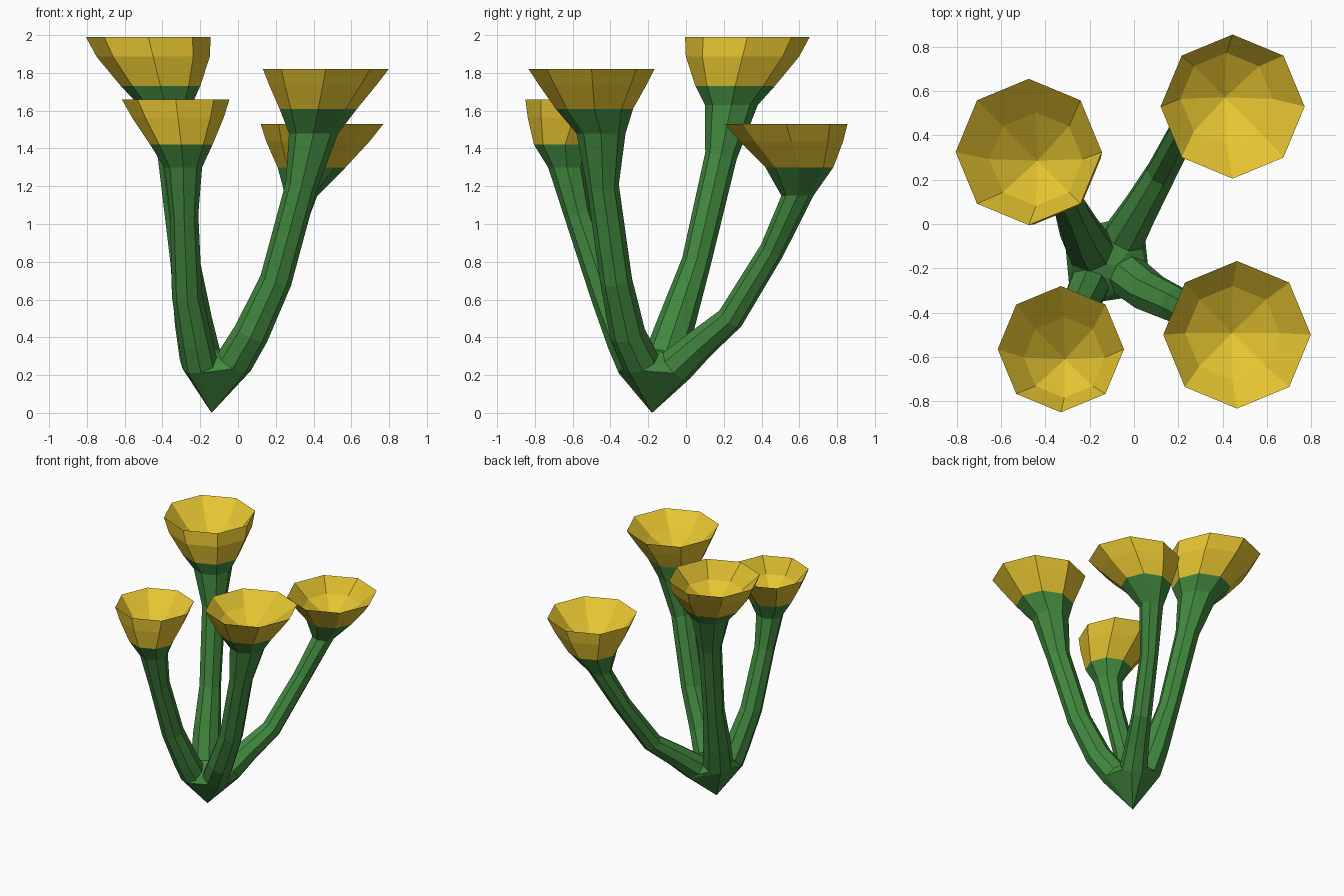
import bpy, bmesh, math
from mathutils import Vector

if "Cube" in bpy.data.objects:
    bpy.data.objects.remove(bpy.data.objects["Cube"])

SIDES = 8


def material(name, rgb):
    m = bpy.data.materials.new(name)
    m.diffuse_color = (*rgb, 1)
    m.use_nodes = True
    m.node_tree.nodes["Principled BSDF"].inputs["Base Color"].default_value = m.diffuse_color
    return m


GREEN = material("stem_green", (0.055, 0.25, 0.05))
YELLOW = material("cup_yellow", (0.78, 0.55, 0.03))


def add_object(name, bm, mat):
    me = bpy.data.meshes.new(name)
    bm.to_mesh(me)
    bm.free()
    me.materials.append(mat)
    ob = bpy.data.objects.new(name, me)
    bpy.context.collection.objects.link(ob)
    return ob


def loft(name, rings, mat, flat=99, end=None):
    """Skin octagonal rings (x, y, z, r). The last `flat` rings stay level, the
    others follow the path. `end` is an optional closing point."""
    bm = bmesh.new()
    pts = [Vector(r[:3]) for r in rings]
    loops = []
    for i, (x, y, z, r) in enumerate(rings):
        t = Vector((0, 0, 1))
        if i < len(rings) - flat:
            t = pts[i + 1] - pts[max(i - 1, 0)]
        q = Vector((0, 0, 1)).rotation_difference(t)
        loops.append([bm.verts.new(pts[i] + q @ Vector(
            (r * math.cos(k * math.tau / SIDES), r * math.sin(k * math.tau / SIDES), 0)))
            for k in range(SIDES)])
    for a, b in zip(loops, loops[1:]):
        for k in range(SIDES):
            n = (k + 1) % SIDES
            bm.faces.new((a[k], a[n], b[n], b[k]))
    if end:
        tip = bm.verts.new(end)
        for k in range(SIDES):
            bm.faces.new((loops[-1][k], loops[-1][(k + 1) % SIDES], tip))
    first_ring = [v.co.copy() for v in loops[0]]
    add_object(name, bm, mat)
    return first_ring


def mix(a, b, t):
    return tuple(p + (q - p) * t for p, q in zip(a, b))


def cup(name, low, rim, bulge):
    """Hollow flared cup: outside wall up to the rim, then a funnel inside."""
    x, y, z, r = mix(low, rim, 0.6)
    mid = (x, y, z, low[3] + (rim[3] - low[3]) * bulge)
    x, y, z, r = mix(low, rim, 0.5)
    inner = (x, y, z, rim[3] * 0.64)
    x, y, z, r = mix(low, rim, 0.4)
    point = (x, y, low[2] - 0.01)
    loft(name, [low, mid, rim, inner], YELLOW, end=point)


# Stems (last two rings form the level green neck), cup rims and bulge
branches = {
    "back_left": ([(-0.20, -0.11, 0.3, 0.11), (-0.235, -0.05, 0.48, 0.10),
                   (-0.28, 0.055, 0.8, 0.078), (-0.34, 0.185, 1.36, 0.085),
                   (-0.385, 0.24, 1.63, 0.14), (-0.41, 0.26, 1.73, 0.21)],
                  (-0.475, 0.325, 1.99, 0.33), 0.75),
    "front_left": ([(-0.20, -0.27, 0.25, 0.095), (-0.225, -0.33, 0.38, 0.09),
                    (-0.27, -0.425, 0.62, 0.08), (-0.285, -0.57, 1.05, 0.075),
                    (-0.29, -0.63, 1.3, 0.10), (-0.30, -0.64, 1.42, 0.165)],
                   (-0.33, -0.565, 1.66, 0.285), 0.65),
    "back_right": ([(-0.04, -0.05, 0.25, 0.10), (0.03, 0.07, 0.36, 0.085),
                    (0.125, 0.235, 0.5, 0.072), (0.24, 0.455, 0.86, 0.066),
                    (0.335, 0.59, 1.15, 0.085), (0.39, 0.60, 1.3, 0.18)],
                   (0.445, 0.53, 1.53, 0.325), 0.65),
    "front_right": ([(-0.02, -0.24, 0.27, 0.10), (0.07, -0.31, 0.42, 0.095),
                     (0.20, -0.37, 0.7, 0.085), (0.335, -0.44, 1.2, 0.085),
                     (0.40, -0.45, 1.48, 0.13), (0.425, -0.485, 1.61, 0.205)],
                    (0.465, -0.5, 1.82, 0.333), 0.62),
}
joint = [Vector((-0.14, -0.18, 0))]
for side, (path, rim, bulge) in branches.items():
    joint += loft(side + "_stem", path, GREEN, flat=2)
    cup(side + "_cup", path[-1], rim, bulge)

# Pointed root: hull from the ground point to the foot of every stem
bm = bmesh.new()
for p in joint:
    bm.verts.new(p)
hull = bmesh.ops.convex_hull(bm, input=bm.verts)
bmesh.ops.delete(bm, geom=hull["geom_interior"], context='VERTS')
bmesh.ops.recalc_face_normals(bm, faces=bm.faces)
add_object("root", bm, GREEN)
